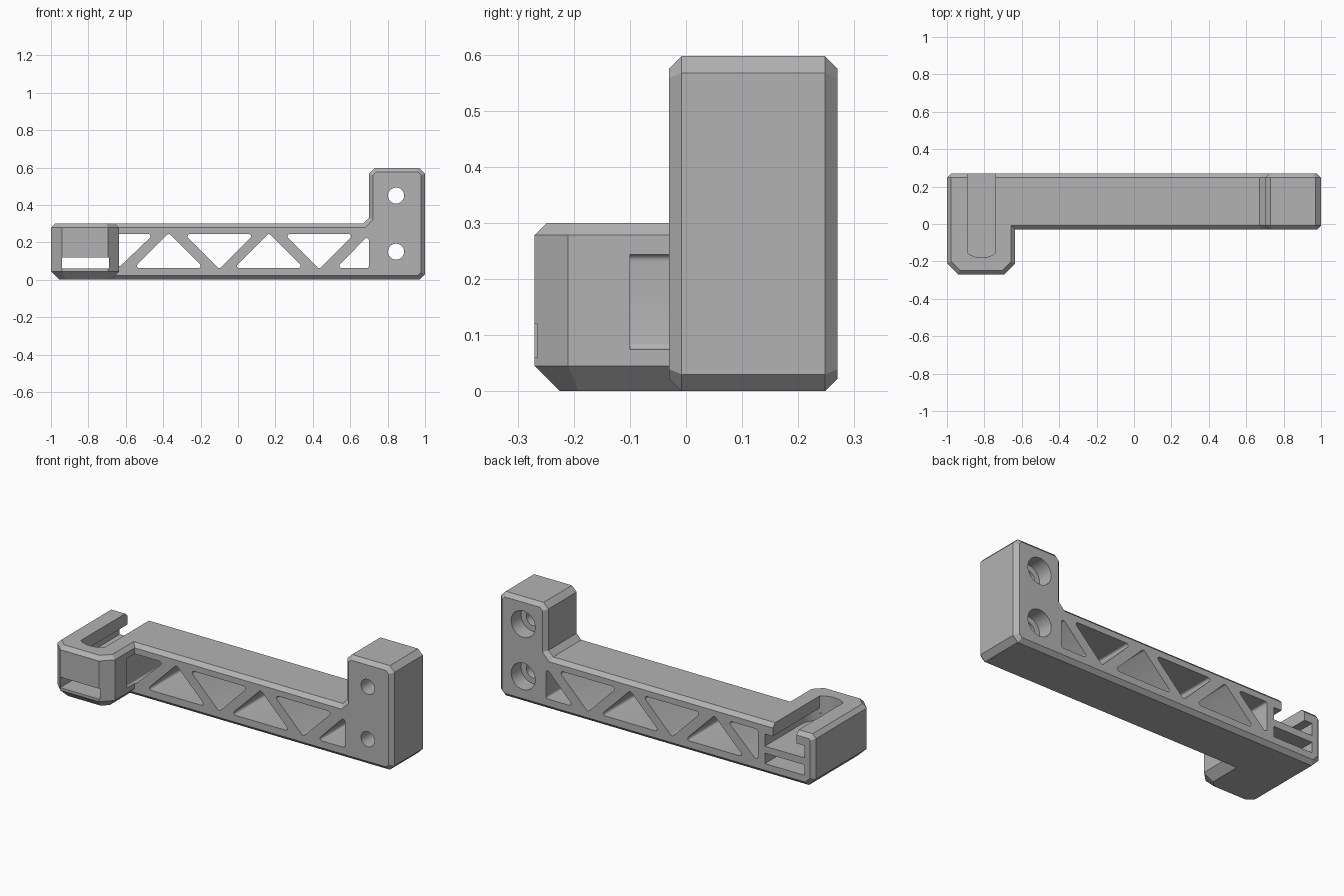
import bpy, bmesh, math
from mathutils import Vector

cube = bpy.data.objects.get("Cube")
if cube:
    bpy.data.objects.remove(cube, do_unlink=True)

grey = bpy.data.materials.new("plain grey")
grey.use_nodes = True
colour = (0.45, 0.45, 0.45, 1)
grey.diffuse_color = colour
grey.node_tree.nodes["Principled BSDF"].inputs["Base Color"].default_value = colour


def normals(poly):
    """Outward normals of the two edges meeting at each corner (anticlockwise outline)."""
    out = []
    for i, p in enumerate(poly):
        a, b = p - poly[i - 1], poly[(i + 1) % len(poly)] - p
        out.append([Vector((e.y, -e.x)).normalized() for e in (a, b)])
    return out


def inset(poly, d):
    return [p - (m + n) * d / (1 + m.dot(n)) for p, (m, n) in zip(poly, normals(poly))]


def rounded(poly, r, steps=6):
    """Round every corner of a convex outline."""
    points = []
    for c, (m, n) in zip(inset(poly, r), normals(poly)):
        turn = m.angle(n)
        start = math.atan2(m.y, m.x)
        for k in range(steps + 1):
            t = start + turn * k / steps
            points.append(c + r * Vector((math.cos(t), math.sin(t))))
    return points


def loft(name, poly, levels, axis):
    """Stack inset copies of an outline along an axis: levels are (position, inset)."""
    bm = bmesh.new()
    rings = []
    for h, d in levels:
        ring = inset(poly, d) if d else poly
        rings.append([bm.verts.new((p.x, h, p.y) if axis == "Y" else (p.x, p.y, h)) for p in ring])
    for low, high in zip(rings, rings[1:]):
        for i in range(len(poly)):
            bm.faces.new((low[i - 1], low[i], high[i], high[i - 1]))
    bm.faces.new(rings[0])
    bm.faces.new(rings[-1])
    bmesh.ops.recalc_face_normals(bm, faces=bm.faces)
    mesh = bpy.data.meshes.new(name)
    bm.to_mesh(mesh)
    bm.free()
    mesh.materials.append(grey)
    obj = bpy.data.objects.new(name, mesh)
    bpy.context.collection.objects.link(obj)
    return obj


def outline(*pts):
    return [Vector(p) for p in pts]


def circle(x, z, r, n=40):
    return [Vector((x + r * math.cos(k * math.tau / n), z + r * math.sin(k * math.tau / n)))
            for k in range(n)]


# Arm and upright post, chamfered along front and back
EDGE = 0.022
profile = outline((-0.955, 0), (0.97, 0), (1, 0.03), (1, 0.567), (0.97, 0.597), (0.73, 0.597),
                  (0.70, 0.567), (0.70, 0.33), (0.67, 0.30), (-0.978, 0.30), (-1, 0.278), (-1, 0.045))
body = loft("bracket_arm", profile, [(-0.03, EDGE), (-0.008, 0), (0.248, 0), (0.27, EDGE)], "Y")

# Projecting head at the end of the arm
plan = outline((-1, -0.21), (-0.94, -0.27), (-0.695, -0.27), (-0.635, -0.21), (-0.635, 0.15), (-1, 0.15))
head = loft("head", plan, [(0, 0.045), (0.045, 0), (0.278, 0), (0.30, EDGE)], "Z")

# Truss windows
cutters = []
LOW, HIGH, HALF = 0.062, 0.244, 0.187
windows = [outline((-0.645, 0.058), (-0.45, HIGH), (-0.645, HIGH)),
           outline((0.525, LOW), (0.70, LOW), (0.70, 0.24))]
for x in (-0.37, 0.165):
    windows.append(outline((x - HALF, LOW), (x + HALF, LOW), (x, LOW + HALF)))
for x in (-0.10, 0.435):
    windows.append(outline((x, HIGH - HALF), (x + HALF, HIGH), (x - HALF, HIGH)))
for w in windows:
    cutters.append(loft("truss_window", rounded(w, 0.012), [(-0.1, 0), (0.35, 0)], "Y"))

# Counterbored screw holes
for z in (0.15, 0.45):
    cutters.append(loft("screw_hole", circle(0.845, z, 0.043), [(-0.1, 0), (0.35, 0)], "Y"))
    cutters.append(loft("counterbore", circle(0.845, z, 0.076), [(0.18, 0), (0.35, 0)], "Y"))


# Stepped slot, open to the back, with a round front end
def slot(half, bottom, top):
    reach = math.asin(half / 0.125)
    pts = [Vector((-0.815 + 0.125 * math.sin(t), -0.055 - 0.125 * math.cos(t)))
           for t in [reach * (k / 12 - 1) for k in range(25)]]
    pts += outline((-0.815 + half, 0.35), (-0.815 - half, 0.35))
    return loft("slot", pts, [(bottom, 0), (top, 0)], "Z")


cutters += [slot(0.125, 0.16, 0.23), slot(0.075, 0.2, 0.35)]

# Flat strap opening through the head
strap = outline((-0.94, 0.06), (-0.69, 0.06), (-0.69, 0.12), (-0.94, 0.12))
cutters.append(loft("strap_opening", strap, [(-0.4, 0), (0.4, 0)], "Y"))

# Combine everything into one solid
bpy.context.view_layer.objects.active = body
for tool in [head] + cutters:
    mod = body.modifiers.new("combine", "BOOLEAN")
    mod.operation = "UNION" if tool == head else "DIFFERENCE"
    mod.solver = "EXACT"
    mod.object = tool
    bpy.ops.object.modifier_apply(modifier=mod.name)
    bpy.data.objects.remove(tool, do_unlink=True)

bpy.ops.object.select_all(action="DESELECT")
body.select_set(True)
bpy.ops.object.shade_smooth_by_angle(angle=math.radians(25))
